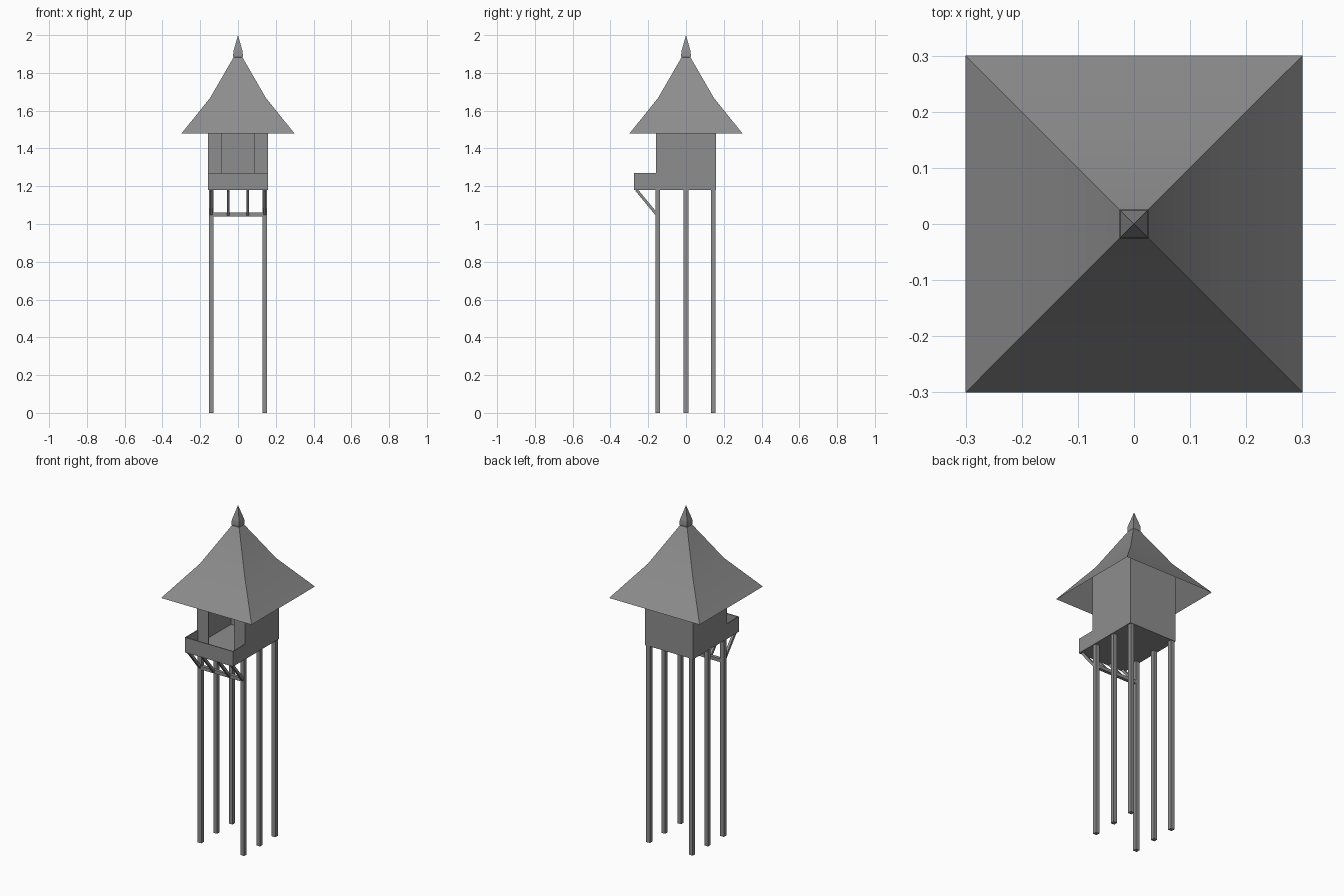
import bpy
import bmesh
import math
from mathutils import Vector

default = bpy.data.objects.get("Cube")
if default:
    bpy.data.objects.remove(default, do_unlink=True)

GREY = (0.27, 0.27, 0.27, 1)
grey = bpy.data.materials.new("plain_grey")
grey.use_nodes = True
grey.diffuse_color = GREY
grey.node_tree.nodes["Principled BSDF"].inputs["Base Color"].default_value = GREY


def finish(name, bm):
    bmesh.ops.recalc_face_normals(bm, faces=bm.faces)
    mesh = bpy.data.meshes.new(name)
    bm.to_mesh(mesh)
    bm.free()
    mesh.materials.append(grey)
    obj = bpy.data.objects.new(name, mesh)
    bpy.context.collection.objects.link(obj)
    return obj


def box(name, x0, x1, y0, y1, z0, z1):
    bm = bmesh.new()
    bmesh.ops.create_cube(bm, size=1)
    for v in bm.verts:
        v.co = ((x0 + x1) / 2 + v.co.x * (x1 - x0),
                (y0 + y1) / 2 + v.co.y * (y1 - y0),
                (z0 + z1) / 2 + v.co.z * (z1 - z0))
    return finish(name, bm)


def beam(name, start, end, width):
    start, end = Vector(start), Vector(end)
    axis = end - start
    obj = box(name, -width / 2, width / 2, -width / 2, width / 2,
              -axis.length / 2, axis.length / 2)
    obj.location = (start + end) / 2
    # All sloping beams lie in the side plane
    obj.rotation_euler.x = math.atan2(-axis.y, axis.z)
    return obj


def square_spire(name, profile):
    """Stack square rings (half width, height); a zero width closes to a tip."""
    bm = bmesh.new()
    rings = []
    for half, z in profile:
        if half == 0:
            rings.append([bm.verts.new((0, 0, z))] * 4)
        else:
            rings.append([bm.verts.new((sx * half, sy * half, z))
                          for sx, sy in ((-1, -1), (1, -1), (1, 1), (-1, 1))])
    for low, high in zip(rings, rings[1:]):
        for i in range(4):
            j = (i + 1) % 4
            corners = [low[i], low[j], high[j], high[i]]
            bm.faces.new(list(dict.fromkeys(corners)))
    return finish(name, bm)


HALF, FLOOR, WALL_TOP = 0.16, 1.18, 1.645
RAIL_TOP, BALCONY, THIN = 1.27, -0.275, 0.006

# Flared roof, open underneath, and its pointed finial
roof = square_spire("roof", [(0.3, 1.478), (0.148, 1.667), (0.022, 1.885)])
square_spire("finial", [(0.02, 1.87), (0.026, 1.89), (0.024, 1.915), (0, 2.0)])
bpy.ops.object.select_all(action="DESELECT")
bpy.context.view_layer.objects.active = roof
roof.select_set(True)
bpy.ops.object.shade_smooth_by_angle(angle=math.radians(30))

# Floor shared by the cabin and the balcony
box("floor", -HALF, HALF, BALCONY, HALF, FLOOR, FLOOR + THIN)

# Cabin walls run up into the roof
box("back_wall", -HALF, HALF, HALF - THIN, HALF, FLOOR, WALL_TOP)
for side, s in (("left", 1), ("right", -1)):
    outer, inner = s * HALF, s * (HALF - THIN)
    x0, x1 = sorted((outer, inner))
    box(side + "_wall", x0, x1, -HALF, HALF, FLOOR, WALL_TOP)
    d0, d1 = sorted((s * 0.084, outer))
    box(side + "_front_panel", d0, d1, -HALF, -HALF + THIN, FLOOR, WALL_TOP)
    box(side + "_balcony_rail", x0, x1, BALCONY, -HALF, FLOOR, RAIL_TOP)
box("door_lintel", -0.084, 0.084, -HALF, -HALF + THIN, 1.5, WALL_TOP)
box("front_balcony_rail", -HALF, HALF, BALCONY, BALCONY + THIN, FLOOR, RAIL_TOP)

# Six tall legs
for side, x in (("left", 0.142), ("right", -0.142)):
    for place, y in (("front", -0.15), ("middle", 0), ("back", 0.145)):
        w = 0.012
        box(f"{side}_{place}_leg", x - w, x + w, y - w, y + w, 0, FLOOR)

# Sloping braces and the cross beam that carries them
for i, x in enumerate((-0.142, -0.052, 0.052, 0.142)):
    beam(f"balcony_brace_{i + 1}", (x, -0.155, 1.05), (x, -0.262, FLOOR), 0.015)
box("brace_beam", -0.142, 0.142, -0.16, -0.14, 1.04, 1.06)
